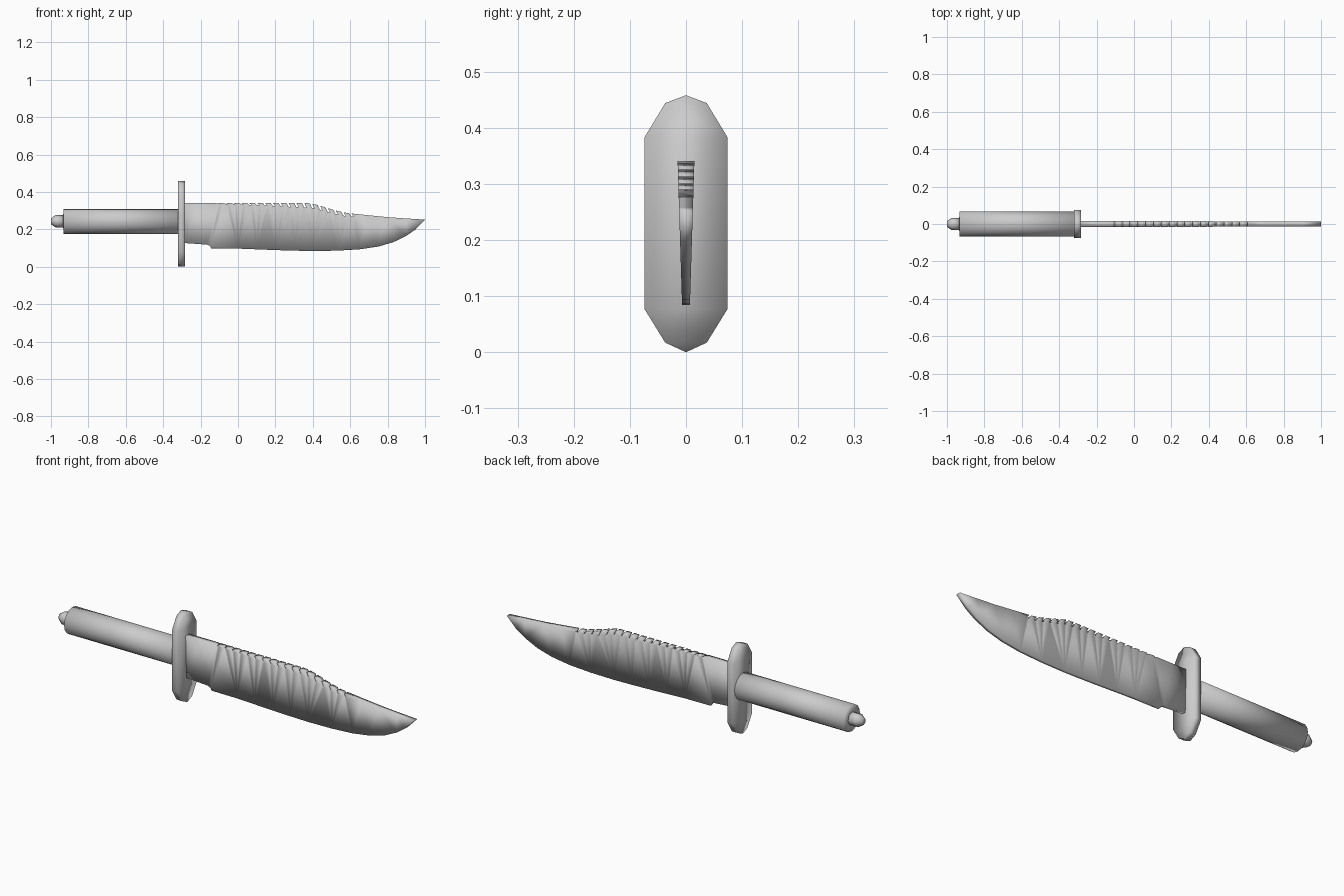
import bpy, bmesh, math

if "Cube" in bpy.data.objects:
    bpy.data.objects.remove(bpy.data.objects["Cube"])

AXIS_Z = 0.243


def finish(name, bm):
    """Triangulate big caps evenly and shade the whole part smooth."""
    bmesh.ops.recalc_face_normals(bm, faces=bm.faces[:])
    caps = [f for f in bm.faces if len(f.verts) > 4]
    bmesh.ops.triangulate(bm, faces=caps, ngon_method='BEAUTY')
    for f in bm.faces:
        f.smooth = True
    mesh = bpy.data.meshes.new(name)
    bm.to_mesh(mesh)
    bm.free()
    ob = bpy.data.objects.new(name, mesh)
    bpy.context.collection.objects.link(ob)
    return ob


def bridge(bm, a, b):
    n = len(a)
    for i in range(n):
        j = (i + 1) % n
        bm.faces.new((a[i], a[j], b[j], b[i]))


def loft(name, rings, row_caps=False):
    """Skin a list of closed rings and cap both ends."""
    bm = bmesh.new()
    loops = [[bm.verts.new(p) for p in ring] for ring in rings]
    for a, b in zip(loops, loops[1:]):
        bridge(bm, a, b)
    for ring in (loops[0], loops[-1]):
        if row_caps:  # rows of faces straight across a symmetric outline
            n = len(ring)
            for i in range(n // 2):
                row = [ring[i], ring[i + 1], ring[n - i - 1], ring[(n - i) % n]]
                bm.faces.new(list(dict.fromkeys(row)))
        else:
            bm.faces.new(ring)
    return finish(name, bm)


def turned(name, profile, sides):
    """Turn (x, radius) pairs around the handle axis."""
    angles = [2 * math.pi * i / sides for i in range(sides)]
    return loft(name, [[(x, r * math.cos(a), AXIS_Z + r * math.sin(a)) for a in angles]
                       for x, r in profile])


def lerp(points, x):
    for (x0, z0), (x1, z1) in zip(points, points[1:]):
        if x <= x1:
            return z0 + (z1 - z0) * (x - x0) / (x1 - x0)
    return points[-1][1]


# Handle and pommel nut
turned("handle", [(-0.935, 0.03), (-0.932, 0.067), (-0.30, 0.067)], 16)
turned("pommel_nut", [(-1.0, 0.016), (-0.975, 0.033), (-0.93, 0.033)], 8)

# Guard: elongated plate with faceted outline
half = [(0, 0), (0.037, 0.017), (0.074, 0.077), (0.074, 0.383), (0.037, 0.444), (0, 0.458)]
outline = half + [(-y, z) for y, z in half[-2:0:-1]]
loft("guard", [[(x, y, z) for y, z in outline] for x in (-0.32, -0.284)], True)

# Blade outline: edge from heel to tip, then the clipped spine back to the guard
edge = [(-0.29, 0.127), (-0.165, 0.118), (-0.15, 0.111), (-0.143, 0.098), (0.0, 0.097),
        (0.1, 0.093), (0.2, 0.089), (0.3, 0.086), (0.4, 0.084), (0.53, 0.086),
        (0.65, 0.093), (0.75, 0.108), (0.83, 0.131), (0.9, 0.165), (0.95, 0.2), (1.0, 0.252)]
spine = [(-0.29, 0.341), (-0.1, 0.341), (0.37, 0.341), (0.41, 0.335), (0.5, 0.307),
         (0.57, 0.289), (0.65, 0.28), (0.8, 0.265), (1.0, 0.252)]
depth = [(-0.14, 0.003), (0.0, 0.007), (0.35, 0.024), (0.45, 0.022), (0.66, 0.014)]

# Saw teeth along the spine, narrow notches leaning toward the tip
teeth, pitch, start = [], 0.042, -0.12
for i in range(18):
    x = start + i * pitch
    for dx, cut in ((0, 0), (0.012, 1), (0.024, 1), (0.013, 0)):
        px = x + dx
        teeth.append((px, lerp(spine, px) - cut * lerp(depth, px)))
top = [spine[0], (-0.2, 0.341)] + teeth + [(0.7, 0.275), (0.8, 0.265), (0.9, 0.258)]
profile = edge + top[::-1]


def half_thickness(z):
    return 0.007 + 0.008 * (z - 0.084) / 0.257


loft("blade", [[(x, s * half_thickness(z), z) for x, z in profile] for s in (-1, 1)])
